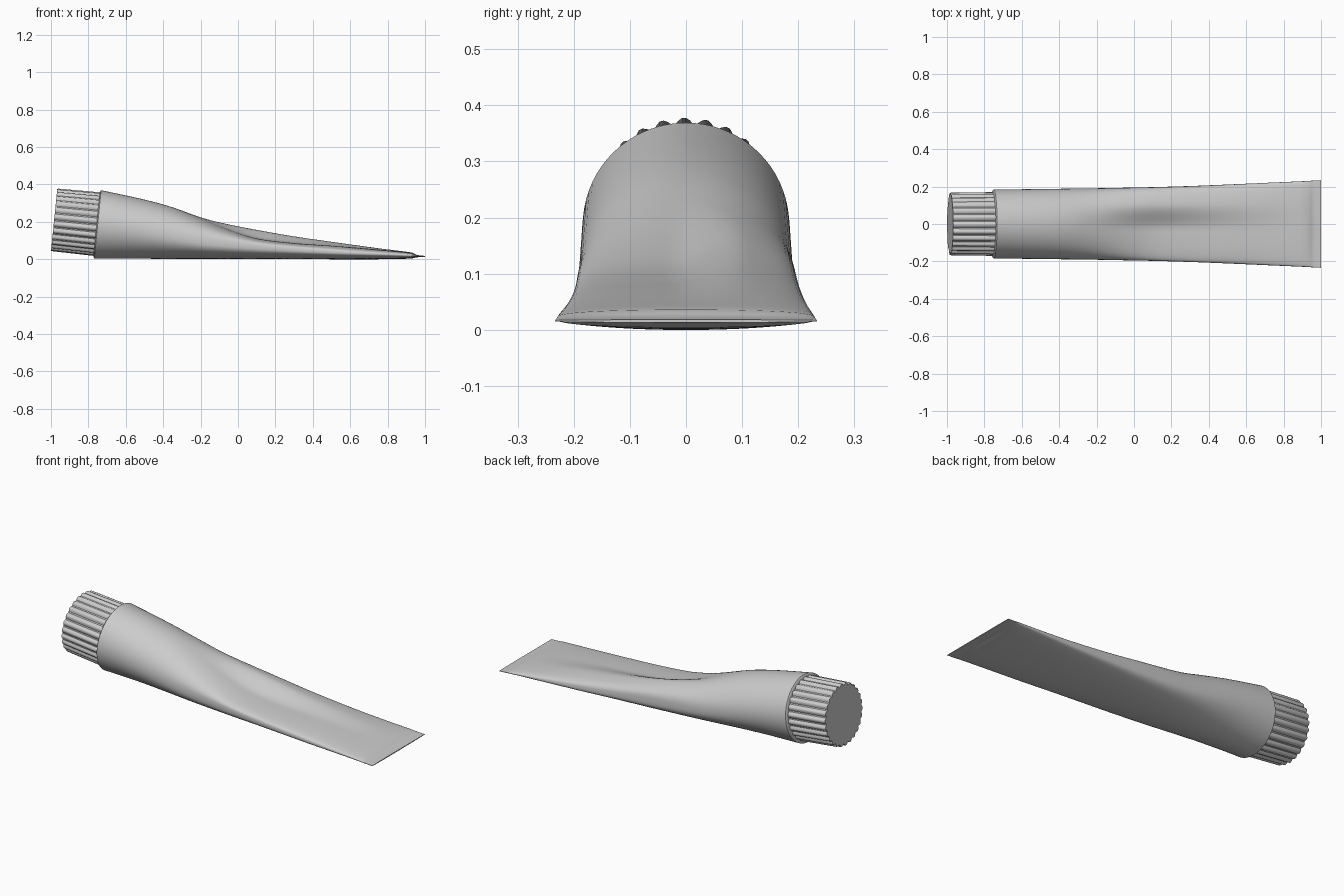
import bpy, math
from mathutils import Vector

if "Cube" in bpy.data.objects:
    bpy.data.objects.remove(bpy.data.objects["Cube"])

def loft(name, rings, angle):
    """Skin a list of equally sized rings and close both ends."""
    n = len(rings[0])
    verts = [p for r in rings for p in r]
    faces = [(i*n + j, i*n + (j+1) % n, (i+1)*n + (j+1) % n, (i+1)*n + j)
             for i in range(len(rings)-1) for j in range(n)]
    faces += [tuple(reversed(range(n))), tuple(range(len(verts)-n, len(verts)))]
    me = bpy.data.meshes.new(name)
    me.from_pydata(verts, [], faces)
    ob = bpy.data.objects.new(name, me)
    bpy.context.collection.objects.link(ob)
    bpy.ops.object.select_all(action='DESELECT')
    ob.select_set(True)
    bpy.context.view_layer.objects.active = ob
    bpy.ops.object.mode_set(mode='EDIT')
    bpy.ops.mesh.select_all(action='SELECT')
    bpy.ops.mesh.normals_make_consistent(inside=False)
    bpy.ops.object.mode_set(mode='OBJECT')
    bpy.ops.object.shade_smooth_by_angle(angle=math.radians(angle))
    return ob

def smooth(t):
    t = max(0, min(1, t))
    return t*t*(3 - 2*t)

# Tube body stations: x, half width, top z, bottom z, dent depth, top flatness
stations = [
    (-0.750, 0.184, 0.369, 0.004, 0.000, 1.00),
    (-0.500, 0.187, 0.316, 0.003, 0.000, 1.00),
    (-0.350, 0.189, 0.277, 0.002, 0.002, 0.95),
    (-0.200, 0.191, 0.233, 0.002, 0.015, 0.82),
    (-0.050, 0.194, 0.197, 0.002, 0.038, 0.65),
    ( 0.100, 0.197, 0.165, 0.001, 0.052, 0.52),
    ( 0.300, 0.203, 0.128, 0.001, 0.040, 0.52),
    ( 0.500, 0.211, 0.098, 0.000, 0.024, 0.58),
    ( 0.750, 0.222, 0.061, 0.000, 0.008, 0.65),
    ( 0.930, 0.230, 0.036, 0.004, 0.000, 0.65),
    ( 0.955, 0.232, 0.024, 0.010, 0.000, 0.40),
    ( 1.000, 0.234, 0.018, 0.013, 0.000, 0.30),
]

def sample(x):
    """Monotone-ish cubic through the stations."""
    s = stations
    i = max(k for k in range(len(s)-1) if s[k][0] <= x + 1e-9)
    a, b = s[i], s[i+1]
    p, q = s[max(i-1, 0)], s[min(i+2, len(s)-1)]
    d = b[0] - a[0]
    t = (x - a[0]) / d
    out = []
    for c in range(1, 6):
        m0 = (b[c]-p[c]) / (b[0]-p[0]) * d
        m1 = (q[c]-a[c]) / (q[0]-a[0]) * d
        out.append((2*t**3-3*t*t+1)*a[c] + (t**3-2*t*t+t)*m0
                   + (3*t*t-2*t**3)*b[c] + (t**3-t*t)*m1)
    return out

N = 72
def body_ring(x, scale=1.0, dx=0.0):
    w, top, bot, dent, e = sample(x)
    mid = bot + (top-bot)*(0.5 - 0.1*smooth((x+0.7)/0.6)*(1-smooth((x-0.5)/0.4)))
    eb = 1 - 0.3*smooth((x+0.7)/0.8)
    lean = 0.1 * (1 - smooth((x+0.75)/0.8))
    ring = []
    for j in range(N):
        a = 2*math.pi*j/N
        y, s = w*math.cos(a), math.sin(a)
        if s >= 0:
            # pressed-in side of the squeezed tube
            f = 1 - smooth((y+0.03)/0.14)
            z = mid + (top-mid - dent*f)*s**e
        else:
            z = mid - (mid-bot)*(-s)**eb
        y, z = y*scale, mid + (z-mid)*scale
        ring.append((x + dx + lean*(z-mid), y, z))
    return ring

# Tube body with rounded shoulder and flat crimped tail
xs = [-0.75 + 0.04*i for i in range(43)] + [0.945, 0.955, 0.97, 1.0]
rings = [body_ring(-0.75, 0.92, -0.006), body_ring(-0.75, 0.97, -0.004)]
rings += [body_ring(x) for x in xs]
loft("tube_body", rings, 50)

# Ribbed screw cap on the tilted neck axis
end, base = Vector((-0.983, 0, 0.211)), Vector((-0.735, 0, 0.186))
axis = (end - base).normalized()
side = Vector((0, 1, 0))
up = axis.cross(side)
RIBS, profile = 26, (0.0, 0.006, 0.010, 0.010, 0.006, 0.0)

def cap_ring(t, r):
    n = RIBS*len(profile)
    c = base.lerp(end, t)
    return [c + (r + profile[j % len(profile)])*(side*math.cos(2*math.pi*j/n)
            + up*math.sin(2*math.pi*j/n)) for j in range(n)]

loft("screw_cap", [cap_ring(0, 0.161), cap_ring(0.98, 0.158), cap_ring(1, 0.156)], 35)
